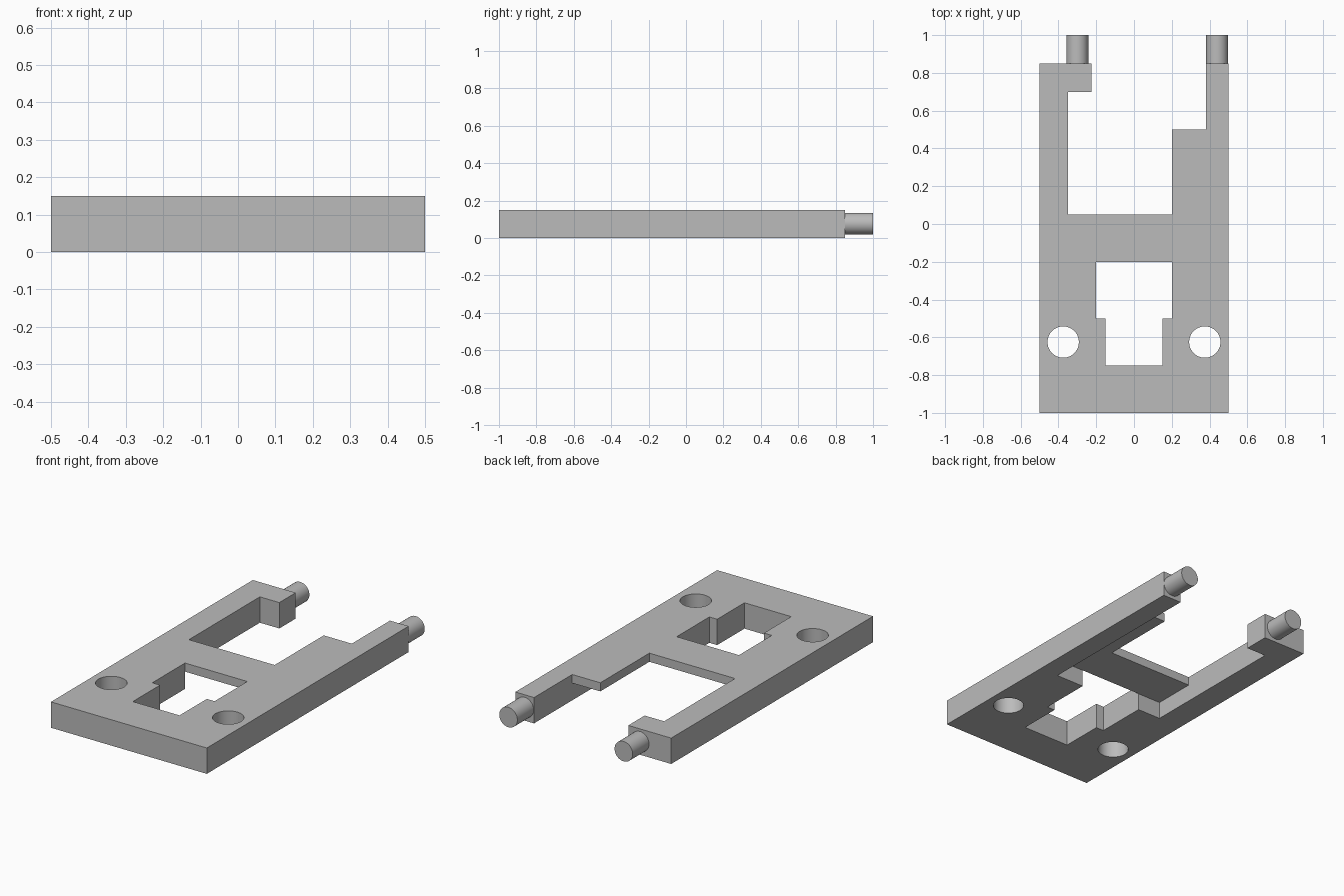
import bpy
import bmesh
import math
from mathutils import Matrix

cube = bpy.data.objects.get("Cube")
if cube:
    bpy.data.objects.remove(cube, do_unlink=True)

HEIGHT = 0.15

grey = bpy.data.materials.new("plain_grey")
grey.use_nodes = True
COLOUR = (0.5, 0.5, 0.5, 1)
grey.diffuse_color = COLOUR
grey.node_tree.nodes["Principled BSDF"].inputs["Base Color"].default_value = COLOUR


def add_object(name, bm):
    bmesh.ops.recalc_face_normals(bm, faces=bm.faces)
    mesh = bpy.data.meshes.new(name)
    bm.to_mesh(mesh)
    bm.free()
    mesh.materials.append(grey)
    obj = bpy.data.objects.new(name, mesh)
    bpy.context.collection.objects.link(obj)
    return obj


def prism(name, outline, bottom, top):
    """Extrude a flat outline upwards."""
    bm = bmesh.new()
    face = bm.faces.new([bm.verts.new((x, y, bottom)) for x, y in outline])
    moved = bmesh.ops.extrude_face_region(bm, geom=[face])["geom"]
    verts = [v for v in moved if isinstance(v, bmesh.types.BMVert)]
    bmesh.ops.translate(bm, verts=verts, vec=(0, 0, top - bottom))
    return add_object(name, bm)


def cylinder(name, radius, length, matrix):
    bm = bmesh.new()
    bmesh.ops.create_cone(bm, cap_ends=True, segments=48, radius1=radius,
                          radius2=radius, depth=length, matrix=matrix)
    return add_object(name, bm)


def cut(obj, cutter):
    cutter.hide_render = True
    cutter.hide_viewport = False
    mod = obj.modifiers.new("cut", 'BOOLEAN')
    mod.operation = 'DIFFERENCE'
    mod.solver = 'EXACT'
    mod.object = cutter
    bpy.context.view_layer.objects.active = obj
    bpy.ops.object.modifier_apply(modifier=mod.name)
    bpy.data.objects.remove(cutter, do_unlink=True)


def smooth(obj):
    bpy.ops.object.select_all(action='DESELECT')
    obj.select_set(True)
    bpy.context.view_layer.objects.active = obj
    bpy.ops.object.shade_smooth_by_angle(angle=math.radians(30))


# Plate with a hooked right arm and a stepped left arm
plate = prism("plate", [
    (-0.5, -1), (0.5, -1), (0.5, 0.85), (0.38, 0.85), (0.38, 0.5),
    (0.2, 0.5), (0.2, 0.05), (-0.35, 0.05), (-0.35, 0.7),
    (-0.225, 0.7), (-0.225, 0.85), (-0.5, 0.85)], 0, HEIGHT)

# Recess under the crossbar and ledge
cut(plate, prism("recess_cutter", [
    (-0.35, -0.2), (0.38, -0.2), (0.38, 0.6), (-0.35, 0.6)], -0.1, 0.1))

# Stepped window
cut(plate, prism("window_cutter", [
    (-0.15, -0.75), (0.15, -0.75), (0.15, -0.5), (0.2, -0.5),
    (0.2, -0.2), (-0.2, -0.2), (-0.2, -0.5), (-0.15, -0.5)], -0.1, 0.3))

# Round screw holes
for side in (-1, 1):
    place = Matrix.Translation((side * 0.375, -0.625, HEIGHT / 2))
    cut(plate, cylinder("hole_cutter", 0.083, 0.5, place))
smooth(plate)

# Pegs on the arm ends
for name, x in (("right_peg", -0.3), ("left_peg", 0.44)):
    place = Matrix.Translation((x, 0.92, 0.077)) @ Matrix.Rotation(math.pi / 2, 4, 'X')
    smooth(cylinder(name, 0.058, 0.16, place))
